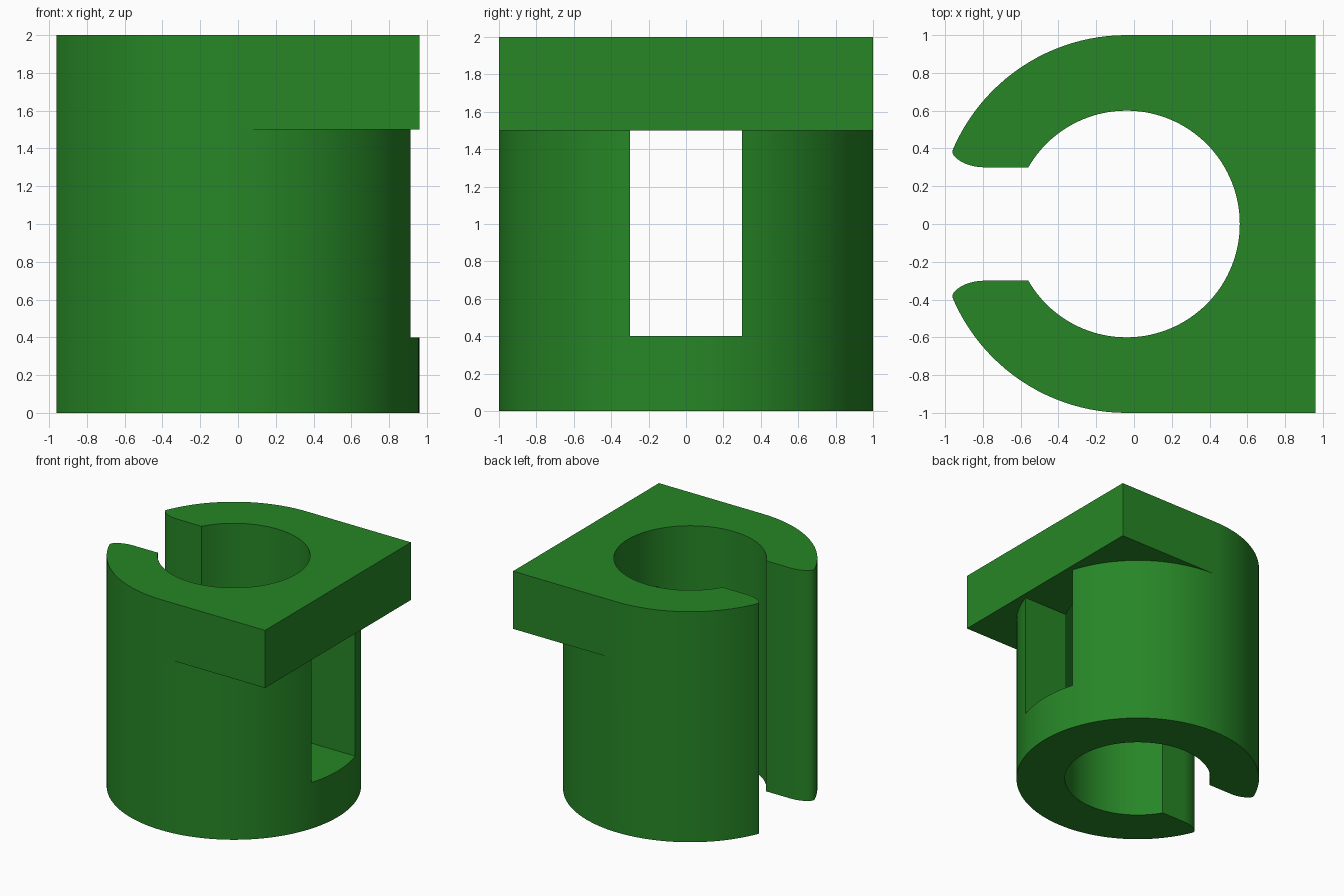
import bpy
import bmesh
from math import sin, cos, pi, asin
from mathutils import Vector, geometry

if "Cube" in bpy.data.objects:
    bpy.data.objects.remove(bpy.data.objects["Cube"], do_unlink=True)

AXIS_X = -0.04      # bore axis
OUTER_R, BORE_R = 1.0, 0.6
SLOT = 0.3          # half width of the slot and the window
HEIGHT, LEDGE_Z, SILL_Z = 2.0, 1.5, 0.4
SIDES = 128

green = bpy.data.materials.new("green plastic")
green.use_nodes = True
green.diffuse_color = (0.02, 0.24, 0.02, 1)
green.node_tree.nodes["Principled BSDF"].inputs["Base Color"].default_value = green.diffuse_color


def loft(name, rings):
    """Solid through rings of equal point count, capped at both ends."""
    bm = bmesh.new()
    loops = [[bm.verts.new(p) for p in ring] for ring in rings]
    for low, high in zip(loops, loops[1:]):
        for i in range(len(low)):
            j = (i + 1) % len(low)
            bm.faces.new((low[i], low[j], high[j], high[i]))
    bm.faces.new(reversed(loops[0]))
    bm.faces.new(loops[-1])
    bmesh.ops.remove_doubles(bm, verts=bm.verts, dist=0.0001)
    bmesh.ops.recalc_face_normals(bm, faces=bm.faces)
    mesh = bpy.data.meshes.new(name)
    bm.to_mesh(mesh)
    bm.free()
    mesh.materials.append(green)
    obj = bpy.data.objects.new(name, mesh)
    bpy.context.collection.objects.link(obj)
    return obj


def prism(name, outline, z0, z1):
    return loft(name, [[(x, y, z) for x, y in outline] for z in (z0, z1)])


def outer_ring(z, square):
    """Round ring, or one whose +x half is squared off."""
    ring = []
    for i in range(SIDES):
        a = 2 * pi * i / SIDES
        c, s = cos(a), sin(a)
        r = OUTER_R / max(abs(c), abs(s)) if square and c > 1e-6 else OUTER_R
        ring.append((AXIS_X + r * c, r * s, z))
    return ring


# Round body with the square-sided head overhanging it
body = loft("clip_body", [outer_ring(0, False), outer_ring(LEDGE_Z, False),
                          outer_ring(LEDGE_Z, True), outer_ring(HEIGHT, True)])

# Bore and side slot with rounded lips, as one cutter
end = pi - asin(SLOT / BORE_R)
half = [(AXIS_X + BORE_R * cos(end * i / 56), BORE_R * sin(end * i / 56)) for i in range(57)]
lip = geometry.interpolate_bezier(Vector((-0.79, SLOT)), Vector((-0.90, SLOT)),
                                  Vector((-0.972, 0.36)), Vector((-0.961, 0.39)), 16)
half += [(p.x, p.y) for p in lip] + [(-1.2, 0.39)]
outline = half + [(x, -y) for x, y in reversed(half[1:])]
bore = prism("bore_cutter", outline, -0.2, HEIGHT + 0.2)

# Window through the wall opposite the slot
window = prism("window_cutter", [(0.1, -SLOT), (1.3, -SLOT), (1.3, SLOT), (0.1, SLOT)],
               SILL_Z, LEDGE_Z)

for cutter in (bore, window):
    mod = body.modifiers.new(cutter.name, 'BOOLEAN')
    mod.operation = 'DIFFERENCE'
    mod.solver = 'EXACT'
    mod.object = cutter

bpy.ops.object.select_all(action='DESELECT')
body.select_set(True)
bpy.context.view_layer.objects.active = body
for mod in list(body.modifiers):
    bpy.ops.object.modifier_apply(modifier=mod.name)
for cutter in (bore, window):
    bpy.data.objects.remove(cutter, do_unlink=True)

bpy.ops.object.shade_smooth_by_angle(angle=pi / 6)
